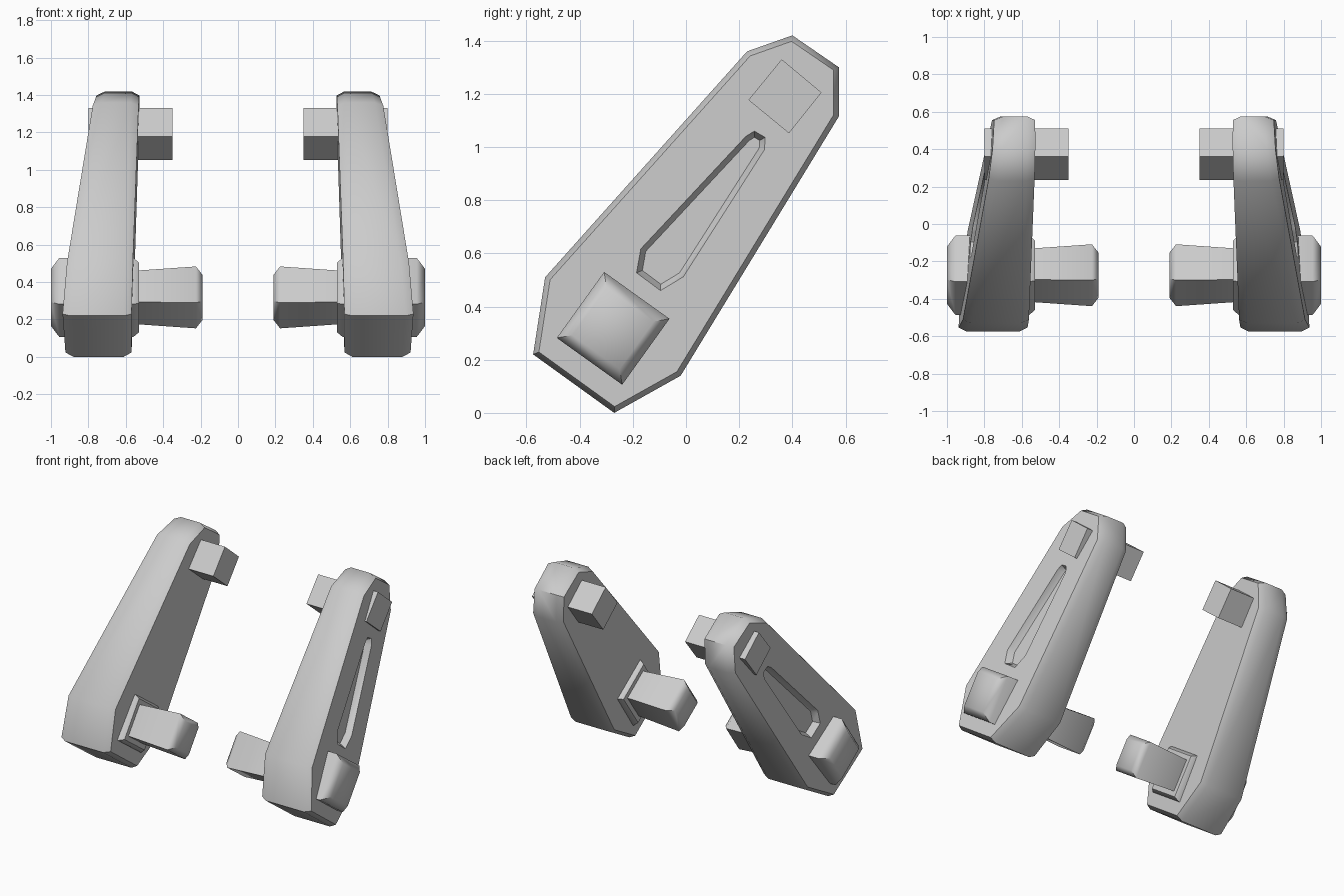
import bpy, bmesh, math
from mathutils import Vector

if "Cube" in bpy.data.objects:
    bpy.data.objects.remove(bpy.data.objects["Cube"])


def inset(poly, d):
    """Mitred inward offset of a convex outline."""
    n = len(poly)
    pts = [Vector(p) for p in poly]
    area = sum(pts[i].x * pts[(i + 1) % n].y - pts[(i + 1) % n].x * pts[i].y for i in range(n))
    s = 1 if area > 0 else -1
    out = []
    for i in range(n):
        a = (pts[i] - pts[i - 1]).normalized()
        b = (pts[(i + 1) % n] - pts[i]).normalized()
        na, nb = Vector((-a.y, a.x)) * s, Vector((-b.y, b.x)) * s
        out.append(pts[i] + (na + nb) * (d / (1 + na.dot(nb))))
    return [tuple(p) for p in out]


def loft(name, rings):
    """Skin a stack of equal-length rings and cap both ends."""
    bm = bmesh.new()
    rows = [[bm.verts.new(p) for p in r] for r in rings]
    n = len(rows[0])
    for a, b in zip(rows, rows[1:]):
        for i in range(n):
            j = (i + 1) % n
            bm.faces.new((a[i], a[j], b[j], b[i]))
    bm.faces.new(rows[0])
    bm.faces.new(rows[-1])
    bmesh.ops.recalc_face_normals(bm, faces=bm.faces[:])
    me = bpy.data.meshes.new(name)
    bm.to_mesh(me)
    bm.free()
    ob = bpy.data.objects.new(name, me)
    bpy.context.collection.objects.link(ob)
    return ob


def activate(ob):
    bpy.ops.object.select_all(action='DESELECT')
    ob.select_set(True)
    bpy.context.view_layer.objects.active = ob


def finish(ob):
    """Smooth the shallow corners and mirror to the other side."""
    activate(ob)
    bpy.ops.object.shade_smooth_by_angle(angle=math.radians(50))
    ob.modifiers.new("Mirror", 'MIRROR').use_mirror_merge = False


def outer_x(y, z):
    return 0.896 - 0.105 * y - 0.07 * z


def inner_x(y, z):
    return 0.566 - 0.015 * y - 0.023 * z


def ring(poly, fx, dx=0.0):
    return [(fx(y, z) + dx, y, z) for y, z in poly]


# Tapered arm plate with bevelled rims
outline = [(-0.575, 0.22), (-0.27, 0.0), (-0.02, 0.14), (0.575, 1.115),
           (0.575, 1.30), (0.40, 1.42), (0.23, 1.36), (-0.53, 0.51)]
rim = inset(outline, 0.02)
arm = loft("arm_plate", [ring(rim, inner_x), ring(outline, inner_x, 0.042),
                         ring(outline, outer_x, -0.045), ring(rim, outer_x)])

# Tapered groove in the outer face
slot = [(0.257, 1.06), (0.298, 1.036), (0.295, 0.99), (-0.01, 0.512),
        (-0.096, 0.46), (-0.186, 0.527), (-0.17, 0.617), (0.225, 1.04)]
cutter = loft("slot_cutter", [ring(inset(slot, 0.02), outer_x, -0.04),
                              ring(slot, outer_x), ring(slot, outer_x, 0.05)])
cutter.hide_render = True
cut = arm.modifiers.new("Slot", 'BOOLEAN')
cut.operation = 'DIFFERENCE'
cut.solver = 'EXACT'
cut.object = cutter
activate(arm)
bpy.ops.object.modifier_apply(modifier="Slot")
bpy.data.objects.remove(cutter, do_unlink=True)
finish(arm)


def square_post(name, corners, sections):
    """Square bar along x; sections are (x, scale about the centre)."""
    cy = sum(c[0] for c in corners) / 4
    cz = sum(c[1] for c in corners) / 4
    finish(loft(name, [[(x, cy + (y - cy) * s, cz + (z - cz) * s) for y, z in corners]
                       for x, s in sections]))


# Upper plain pin
square_post("upper_pin", [(0.36, 1.33), (0.51, 1.205), (0.387, 1.052), (0.235, 1.177)],
            [(0.35, 1), (0.80, 1)])

# Lower pivot: flared peg, collar and outer cap
square_post("lower_pivot", [(-0.308, 0.53), (-0.062, 0.354), (-0.24, 0.106), (-0.486, 0.282)],
            [(0.19, 0.57), (0.225, 0.78), (0.53, 0.68), (0.53, 0.88),
             (0.56, 1), (0.955, 1), (1.0, 0.72)])
